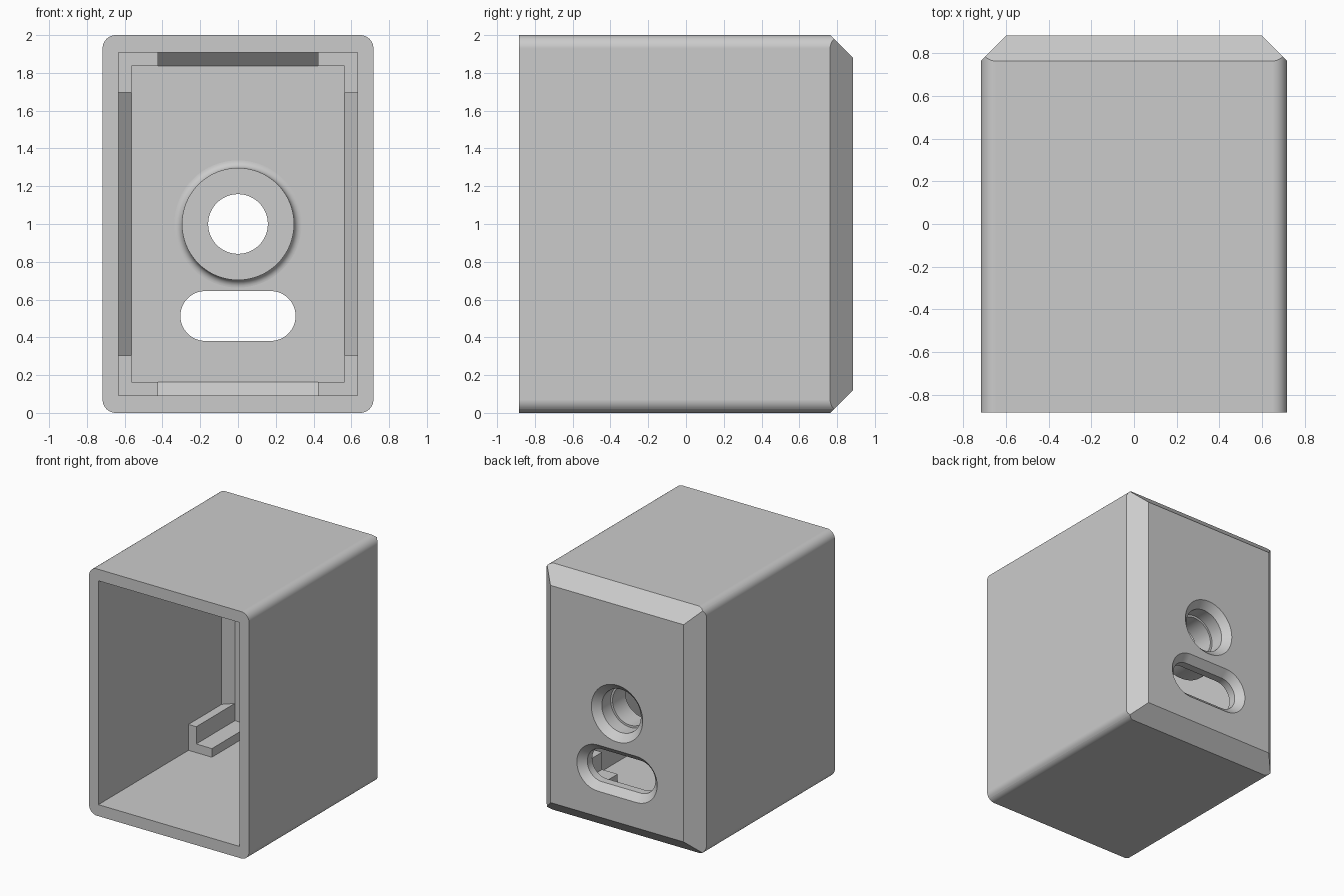
import bpy, bmesh
from math import sin, cos, pi

cube = bpy.data.objects.get("Cube")
if cube:
    bpy.data.objects.remove(cube, do_unlink=True)

grey = bpy.data.materials.new("plain_grey")
grey.use_nodes = True
grey.diffuse_color = (0.6, 0.6, 0.6, 1)
grey.node_tree.nodes["Principled BSDF"].inputs["Base Color"].default_value = (0.6, 0.6, 0.6, 1)


def outline(hx, hz, r=0.0, seg=12):
    """Rounded rectangle around the origin: plain box, slot or circle by radius."""
    if r == 0:
        return [(hx, hz), (-hx, hz), (-hx, -hz), (hx, -hz)]
    pts = []
    for k, (sx, sz) in enumerate([(1, 1), (-1, 1), (-1, -1), (1, -1)]):
        for i in range(seg + 1):
            a = (k + i / seg) * pi / 2
            pts.append((sx * (hx - r) + r * cos(a), sz * (hz - r) + r * sin(a)))
    return pts


def loft(name, sections, cz=1.0, ring=False):
    """Skin (y, outline) sections along y; capped, or joined end to start."""
    bm = bmesh.new()
    loops = [[bm.verts.new((x, y, z + cz)) for x, z in pts] for y, pts in sections]
    pairs = list(zip(loops, loops[1:]))
    if ring:
        pairs.append((loops[-1], loops[0]))
    else:
        bm.faces.new(loops[0])
        bm.faces.new(loops[-1])
    for a, b in pairs:
        for i in range(len(a)):
            j = (i + 1) % len(a)
            bm.faces.new((a[i], a[j], b[j], b[i]))
    bmesh.ops.remove_doubles(bm, verts=bm.verts, dist=1e-5)
    bmesh.ops.recalc_face_normals(bm, faces=bm.faces)
    mesh = bpy.data.meshes.new(name)
    bm.to_mesh(mesh)
    bm.free()
    mesh.materials.append(grey)
    obj = bpy.data.objects.new(name, mesh)
    bpy.context.collection.objects.link(obj)
    return obj


def activate(obj):
    bpy.ops.object.select_all(action='DESELECT')
    obj.select_set(True)
    bpy.context.view_layer.objects.active = obj


def boolean(obj, tool, operation):
    tool.hide_render = True
    mod = obj.modifiers.new("cut", 'BOOLEAN')
    mod.operation, mod.solver, mod.object = operation, 'EXACT', tool
    activate(obj)
    bpy.ops.object.modifier_apply(modifier=mod.name)
    bpy.data.objects.remove(tool, do_unlink=True)


def smooth(obj):
    activate(obj)
    bpy.ops.object.shade_smooth_by_angle(angle=pi / 6)
    mod = obj.modifiers.new("even_normals", 'WEIGHTED_NORMAL')
    mod.keep_sharp = True


HX, HY, BEVEL = 0.717, 0.883, 0.12
CX, CZ, INNER, WALL = 0.633, 0.907, 0.07, 0.765
BORE, LIP = 0.175, 0.158

# Case shell: rounded prism with a bevelled rear rim
shell = loft("case_shell", [(y, outline(HX, 1, 0.07)) for y in (-HY, HY)])
boolean(shell, loft("rear_bevel", [(-1.2, outline(HX + 0.0, 1.0)),
                                   (HY - BEVEL, outline(HX, 1)),
                                   (HY, outline(HX - BEVEL, 1 - BEVEL))]), 'INTERSECT')

# Open-fronted cavity with a bevelled rear end
boolean(shell, loft("cavity", [(-1, outline(CX, CZ)),
                               (WALL - INNER, outline(CX, CZ)),
                               (WALL, outline(CX - INNER, CZ - INNER))]), 'DIFFERENCE')


# Round hole and slot through the rear wall, countersunk from outside
def countersunk(name, hx, hz, cz):
    steps = [(HY + 0.02, 0.075), (HY - 0.055, 0), (WALL - 0.04, 0)]
    return loft(name, [(y, outline(hx + d, hz + d, hz + d, 16)) for y, d in steps], cz)


boolean(shell, countersunk("hole_cutter", BORE, BORE, 1.0), 'DIFFERENCE')
boolean(shell, countersunk("slot_cutter", 0.305, 0.132, 0.513), 'DIFFERENCE')
smooth(shell)

# Tubular boss around the hole: filleted foot, flat end, narrower lip inside
FILLET, BOSS, END = 0.04, 0.297, 0.55
profile = [(WALL + 0.015, BOSS + FILLET)]
for i in range(9):
    a = i / 8 * pi / 2
    profile.append((WALL - FILLET * (1 - cos(a)), BOSS + FILLET * (1 - sin(a))))
profile += [(END, BOSS), (END, LIP), (0.715, LIP), (0.715, BORE), (WALL + 0.015, BORE)]
smooth(loft("hole_boss", [(y, outline(r, r, r, 16)) for y, r in profile], ring=True))

# L-shaped corner brackets running forward from the rear wall
ix, iz, root, reach = CX - INNER, CZ - INNER, 0.02, 0.21
ell = [(CX - reach, CZ + root), (CX - reach, iz), (ix, iz), (ix, CZ - reach),
       (CX + root, CZ - reach), (CX + root, CZ + root)]
for side, sx in (("left", 1), ("right", -1)):
    for level, sz in (("upper", 1), ("lower", -1)):
        pts = [(x * sx, z * sz) for x, z in ell]
        loft(f"{level}_{side}_bracket", [(0.27, pts), (WALL + 0.02, pts)])
